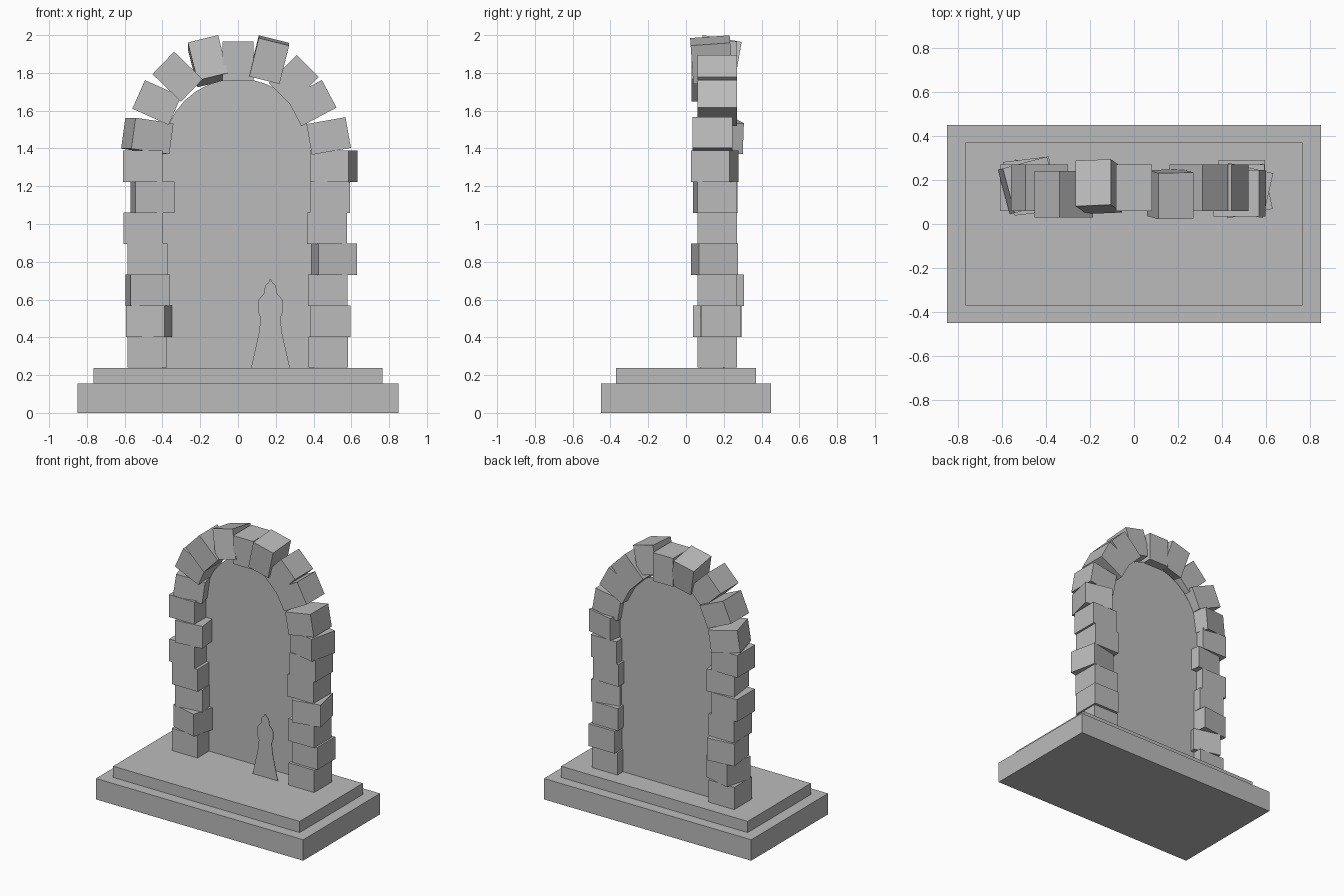
import bpy
from math import radians, sin, cos, pi
from mathutils import Matrix, Vector

if "Cube" in bpy.data.objects:
    bpy.data.objects.remove(bpy.data.objects["Cube"])

stone = bpy.data.materials.new("grey_stone")
stone.use_nodes = True
GREY = (0.5, 0.5, 0.5, 1)
stone.diffuse_color = GREY
stone.node_tree.nodes["Principled BSDF"].inputs["Base Color"].default_value = GREY


def make_mesh(name, verts, faces):
    mesh = bpy.data.meshes.new(name)
    mesh.from_pydata(verts, [], faces)
    mesh.materials.append(stone)
    obj = bpy.data.objects.new(name, mesh)
    bpy.context.collection.objects.link(obj)
    return obj


def box(name, centre, size, rot=Matrix.Identity(3)):
    signs = [(x, y, z) for z in (-1, 1) for x, y in ((-1, -1), (1, -1), (1, 1), (-1, 1))]
    half = Vector(size) / 2
    verts = [Vector(centre) + rot @ (Vector(s) * half) for s in signs]
    faces = [(3, 2, 1, 0), (4, 5, 6, 7)]
    faces += [(i, (i + 1) % 4, (i + 1) % 4 + 4, i + 4) for i in range(4)]
    return make_mesh(name, verts, faces)


def plate(name, outline, y, thickness):
    """Flat upright plate from an (x, z) outline."""
    n = len(outline)
    verts = [(x, y + s * thickness / 2, z) for s in (-1, 1) for x, z in outline]
    faces = [tuple(range(n)), tuple(reversed(range(n, 2 * n)))]
    faces += [(i, i + n, (i + 1) % n + n, (i + 1) % n) for i in range(n)]
    return make_mesh(name, verts, faces)


BLOCK = (0.21, 0.21, 0.165)


def block(name, x, y, z, roll=0, yaw=0, pitch=0):
    rot = (Matrix.Rotation(radians(yaw), 3, 'Z')
           @ Matrix.Rotation(radians(pitch), 3, 'X')
           @ Matrix.Rotation(radians(roll), 3, 'Y'))
    box(name, (x, y, z), BLOCK, rot)


# Stepped base
box("lower_step", (0, 0, 0.0775), (1.7, 0.9, 0.155))
box("upper_step", (0, 0, 0.1965), (1.53, 0.74, 0.083))

# Pillars: (x, y, yaw) per block, bottom to top
right_pillar = [(-.48, .165, 0), (-.465, .165, -14.6), (-.478, .19, 7), (-.479, .165, 0),
                (-.502, .165, 0), (-.452, .155, 7), (-.505, .165, 0)]
left_pillar = [(.478, .165, 0), (.49, .185, 0), (.475, .165, 0), (.506, .15, 12),
               (.471, .165, 0), (.487, .165, 0), (.507, .152, -13)]
for side, blocks in (("right", right_pillar), ("left", left_pillar)):
    for i, (x, y, yaw) in enumerate(blocks):
        block(f"{side}_pillar_block_{i + 1}", x, y, 0.3215 + i * 0.164, yaw=yaw)

# Arch stones: x, y, z, roll, yaw, pitch
arch = [(-.48, .175, 1.466, 8, 15, 0), (-.43, .165, 1.643, 24, 0, 0),
        (-.32, .135, 1.78, 44, 0, 0), (-.16, .17, 1.862, 76, 0, -10),
        (0, .165, 1.862, 90, 0, 0), (.165, .135, 1.87, -76, 0, 4),
        (.295, .165, 1.762, -45, 0, 0), (.39, .165, 1.64, -28, 0, 0),
        (.48, .14, 1.466, -10, 0, 0)]
for i, pose in enumerate(arch):
    block(f"arch_stone_{i + 1}", *pose)

# Arched panel closing the doorway
R, SPRING = 0.4, 1.37
panel = [(-R, 0.235), (R, 0.235)]
panel += [(R * cos(pi * k / 16), SPRING + R * sin(pi * k / 16)) for k in range(17)]
plate("door_panel", panel, 0.2, 0.006)

# Flat robed silhouette standing in front of the panel
half = [(.103, .236), (.062, .42), (.052, .5), (.066, .535), (.063, .6),
        (.036, .63), (.028, .675), (.01, .69), (.004, .705)]
CX = 0.172
figure = [(CX - w, z) for w, z in half] + [(CX + w, z) for w, z in reversed(half)]
plate("figure_silhouette", list(reversed(figure)), 0.075, 0.004)
